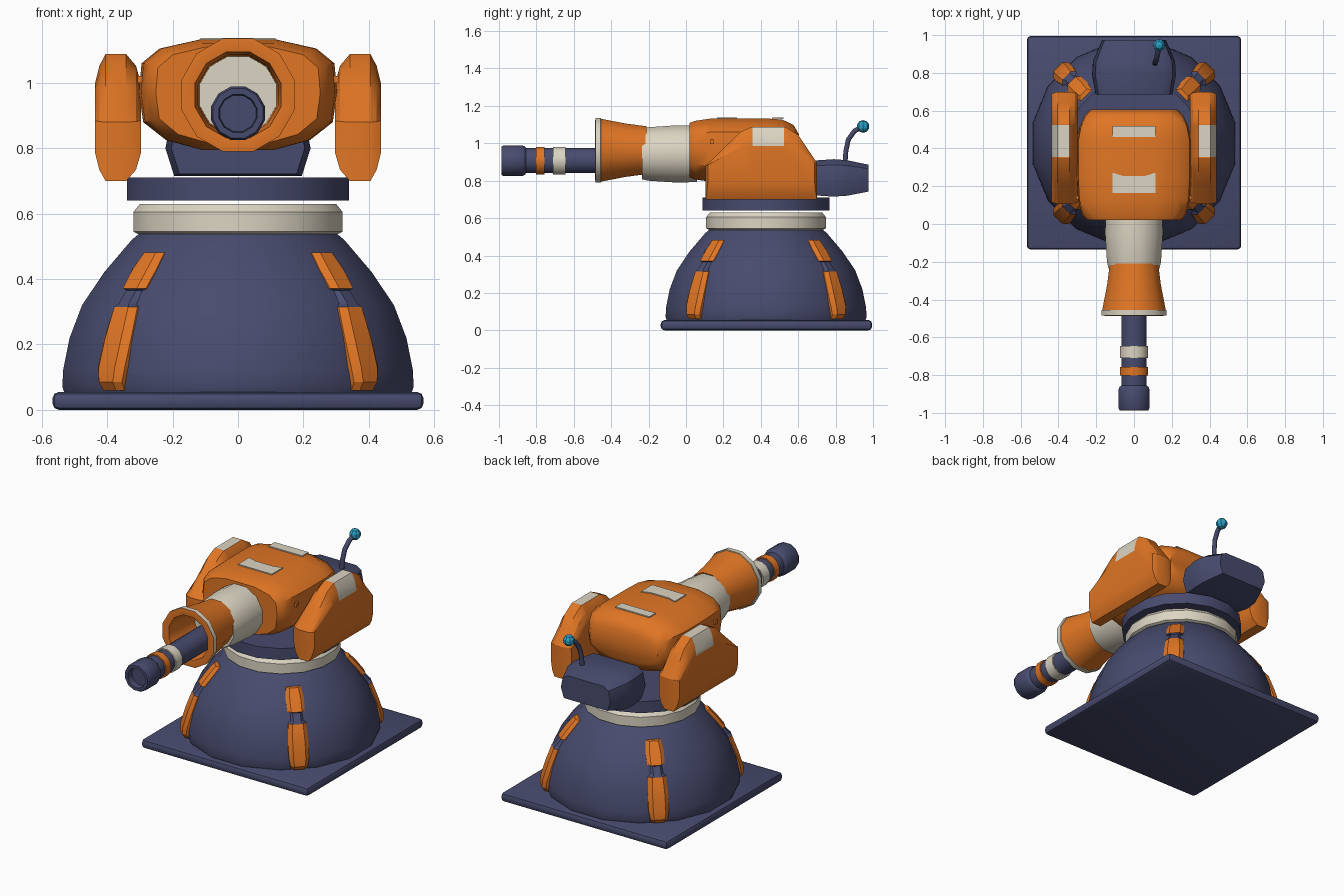
import bpy, bmesh, math
from mathutils import Vector, Matrix

cube = bpy.data.objects.get("Cube")
if cube:
    bpy.data.objects.remove(cube, do_unlink=True)


def material(name, rgb):
    m = bpy.data.materials.new(name)
    m.use_nodes = True
    m.diffuse_color = (*rgb, 1)
    m.node_tree.nodes["Principled BSDF"].inputs["Base Color"].default_value = (*rgb, 1)
    return m


NAVY, ORANGE, CREAM, CYAN = range(4)
MATS = [material("navy", (0.064, 0.07, 0.155)), material("orange", (0.75, 0.18, 0.018)),
        material("cream", (0.71, 0.66, 0.54)), material("cyan", (0.025, 0.36, 0.57))]
CY = 0.428  # turret axis


def finish(name, bm, smooth=35):
    bmesh.ops.recalc_face_normals(bm, faces=bm.faces)
    me = bpy.data.meshes.new(name)
    bm.to_mesh(me)
    bm.free()
    for m in MATS:
        me.materials.append(m)
    ob = bpy.data.objects.new(name, me)
    bpy.context.collection.objects.link(ob)
    if smooth:
        bpy.ops.object.select_all(action="DESELECT")
        ob.select_set(True)
        bpy.context.view_layer.objects.active = ob
        bpy.ops.object.shade_smooth_by_angle(angle=math.radians(smooth))
    return ob


def skin(rings, colours):
    """Skin a list of equal rings; one colour, or one per band."""
    bands = len(rings) - 1
    if isinstance(colours, int):
        colours = [colours] * bands
    bm = bmesh.new()
    rows = [[bm.verts.new(p) for p in ring] for ring in rings]
    n = len(rows[0])
    for k in range(bands):
        for i in range(n):
            j = (i + 1) % n
            f = bm.faces.new((rows[k][i], rows[k][j], rows[k + 1][j], rows[k + 1][i]))
            f.material_index = colours[k]
    for row, c in ((rows[0], colours[0]), (rows[-1], colours[-1])):
        bm.faces.new(row).material_index = c
    return bm


def circle(r, n):
    return [(r * math.cos((i + .5) * math.tau / n), r * math.sin((i + .5) * math.tau / n))
            for i in range(n)]


def upright(name, profile, colour, n=16):
    """Turned part about the vertical turret axis; profile is (radius, z)."""
    k = 1 / math.cos(math.pi / n)
    rings = [[(x, CY + y, z) for x, y in circle(r * k, n)] for r, z in profile]
    return finish(name, skin(rings, colour))


def along_y(name, profile, zc, colours, n=12):
    """Turned part about a front-to-back axis; profile is (radius, y)."""
    k = 1 / math.cos(math.pi / n)
    rings = [[(x, y, zc + z) for x, z in circle(r * k, n)] for r, y in profile]
    return finish(name, skin(rings, colours))


def hull(name, half, zc, sections, colour):
    """Loft a mirrored cross-section along y; sections are (y, x scale, z scale)."""
    outline = half + [(-x, z) for x, z in reversed(half)]
    rings = [[(x * sx, y, zc + (z - zc) * sz) for x, z in outline] for y, sx, sz in sections]
    return finish(name, skin(rings, colour), 40)


# Base plate
bm = bmesh.new()
bmesh.ops.create_cube(bm, size=1, matrix=Matrix.Translation((0, 0.43, 0.0275))
                      @ Matrix.Diagonal((1.135, 1.13, 0.055, 1)))
bmesh.ops.bevel(bm, geom=bm.edges[:], offset=0.02, segments=2, affect="EDGES", profile=0.5)
finish("base_plate", bm)

# Dome and turning rings
upright("dome", [(0.53, 0.05), (0.537, 0.07), (0.535, 0.12), (0.515, 0.22), (0.477, 0.32),
                 (0.41, 0.42), (0.325, 0.52), (0.295, 0.545)], NAVY)
upright("cream_collar", [(0.30, 0.535), (0.32, 0.545), (0.32, 0.605), (0.30, 0.63)], CREAM)
upright("turntable", [(0.34, 0.64), (0.34, 0.71)], NAVY)

# Four ribs on the dome: (outer radius, z, half width)
RIB = [(0.555, 0.06, 0.045), (0.572, 0.085, 0.05), (0.568, 0.13, 0.058), (0.54, 0.22, 0.058),
       (0.505, 0.315, 0.05), (0.495, 0.325, 0.036), (0.462, 0.365, 0.036),
       (0.468, 0.372, 0.05), (0.425, 0.43, 0.052), (0.38, 0.482, 0.042)]
RIB_COLOURS = [ORANGE] * 4 + [NAVY] * 3 + [ORANGE] * 2
for side, turn in (("front_left", -45), ("front_right", -135),
                   ("back_left", 45), ("back_right", 135)):
    spin = Matrix.Translation((0, CY, 0)) @ Matrix.Rotation(math.radians(turn), 4, "Z")
    rings = []
    for r, z, w in RIB:
        section = [(r - 0.09, -w), (r - 0.02, -w), (r, -w * .6),
                   (r, w * .6), (r - 0.02, w), (r - 0.09, w)]
        rings.append([spin @ Vector((x, y, z)) for x, y in section])
    finish("rib_" + side, skin(rings, RIB_COLOURS), 25)

# Body and rear pack
hull("body", [(0.11, 0.795), (0.22, 0.825), (0.29, 0.88), (0.303, 0.97),
              (0.295, 1.06), (0.24, 1.105), (0.12, 1.132)], 0.96,
     [(0.02, .83, .87), (0.05, .91, .93), (0.13, .98, 1), (0.25, 1, 1), (0.44, 1, 1),
      (0.515, .95, .97), (0.575, .86, .8), (0.605, .76, .5)], ORANGE)
hull("rear_pack", [(0.195, 0.715), (0.222, 0.80), (0.205, 0.885), (0.16, 0.915)], 0.81,
     [(0.685, .92, .93), (0.79, 1, 1), (0.86, .98, .95), (0.975, .76, .72)], NAVY)


# Cream plates on the body top
def top_plate(name, points):
    rings = [[(x, y, z) for x, y in points] for z in (1.131, 1.138)]
    finish(name, skin(rings, CREAM), 0)


top_plate("rear_top_plate", [(-.115, .46), (.115, .46), (.115, .52), (-.115, .52)])
top_plate("front_top_plate", [(-.115, .165), (.115, .165), (.115, .272), (.06, .255),
                              (-.06, .255), (-.115, .272)])

# Shoulder guards: side outline in (y, z), lofted across x
GUARD = [(0.105, 0.70), (0.70, 0.70), (0.70, 0.895), (0.60, 1.045), (0.53, 1.088),
         (0.35, 1.088), (0.29, 1.06), (0.105, 0.88)]
SLICES = [(0.297, .96, .55), (0.312, .98, .82), (0.342, 1, 1),
          (0.405, 1, 1), (0.424, .98, .82), (0.437, .96, .55)]
for side, s in (("left", 1), ("right", -1)):
    rings = [[(s * x, 0.4 + (y - 0.4) * sy, 0.89 + (z - 0.89) * sz) for y, z in GUARD]
             for x, sy, sz in SLICES]
    bm = skin(rings, ORANGE)
    # cut the painted patch on the crown
    for co, no in (((0, .355, 0), (0, 1, 0)), ((0, .525, 0), (0, 1, 0)), ((0, 0, .985), (0, 0, 1))):
        bmesh.ops.bisect_plane(bm, geom=bm.verts[:] + bm.edges[:] + bm.faces[:],
                               plane_co=co, plane_no=no)
    for f in bm.faces:
        c = f.calc_center_median()
        if .355 < c.y < .525 and c.z > .985 and abs(c.x) > .34:
            f.material_index = CREAM
    finish("shoulder_guard_" + side, bm, 25)
    # small side bolt on the body
    bm = bmesh.new()
    bmesh.ops.create_cube(bm, size=0.022, matrix=Matrix.Translation((s * .296, .14, 1.01)))
    for f in bm.faces:
        f.material_index = ORANGE
    finish("bolt_" + side, bm, 0)

# Neck, flared shroud and barrel
along_y("neck", [(0.135, -0.235), (0.143, -0.2), (0.153, -0.05), (0.15, 0.06)], 0.943, CREAM)
along_y("shroud", [(0.115, -0.225), (0.128, -0.21), (0.142, -0.32), (0.168, -0.455), (0.173, -0.456),
                   (0.173, -0.484), (0.155, -0.486), (0.132, -0.483), (0.122, -0.40),
                   (0.118, -0.245)],
        0.963, [ORANGE] * 3 + [CREAM] * 2 + [ORANGE] * 4)
along_y("shroud_floor", [(0.122, -0.25), (0.122, -0.24)], 0.963, CREAM)
along_y("barrel", [(0.067, -0.22), (0.067, -0.855), (0.076, -0.862), (0.082, -0.875),
                   (0.082, -0.975), (0.076, -0.987), (0.058, -0.987), (0.055, -0.95)], 0.907, NAVY)
along_y("cream_band", [(0.074, -0.71), (0.074, -0.645)], 0.907, CREAM)
along_y("orange_band", [(0.074, -0.803), (0.074, -0.757)], 0.907, ORANGE)

# Antenna with a bright tip
path = [(.11, .85, .89), (.112, .855, .96), (.118, .868, 1.02), (.125, .90, 1.065), (.132, .94, 1.088)]
path = [Vector(p) for p in path]
rings = []
for i, p in enumerate(path):
    t = (path[min(i + 1, len(path) - 1)] - path[max(i - 1, 0)]).normalized()
    u = Vector((1, 0, 0)).cross(t).normalized()
    v = t.cross(u)
    rings.append([p + u * a + v * b for a, b in circle(0.014, 8)])
finish("antenna", skin(rings, NAVY), 50)
bm = bmesh.new()
bmesh.ops.create_uvsphere(bm, u_segments=8, v_segments=5, radius=0.034,
                          matrix=Matrix.Translation((.133, .947, 1.09)))
for f in bm.faces:
    f.material_index = CYAN
finish("antenna_tip", bm, 0)
